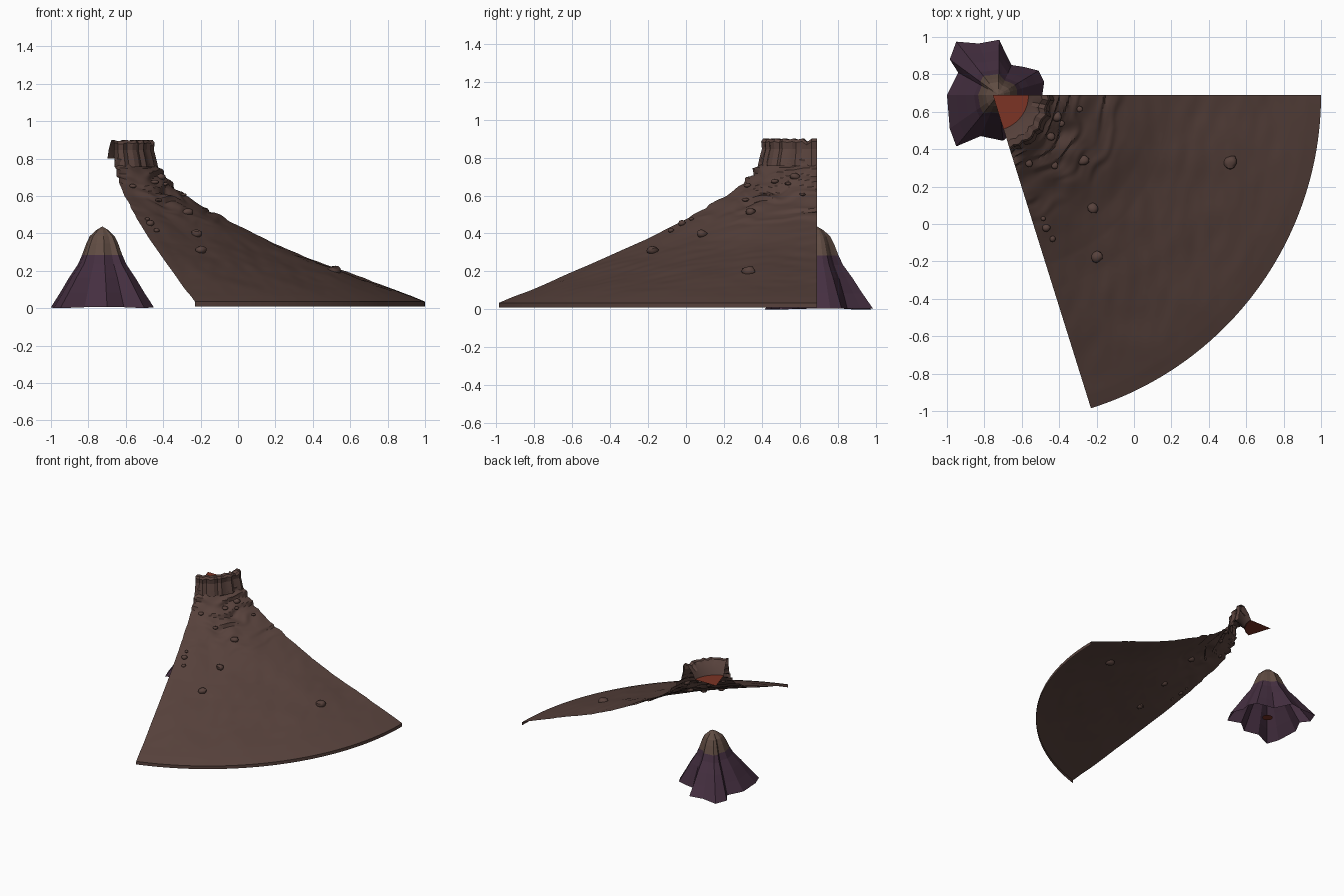
import bpy, bmesh, math, random
from mathutils import Vector, noise

random.seed(4)
cube = bpy.data.objects.get("Cube")
if cube:
    bpy.data.objects.remove(cube, do_unlink=True)

APEX = Vector((-0.755, 0.69, 0))
SWEEP = math.radians(-72.6)


def material(name, rgb):
    m = bpy.data.materials.new(name)
    m.use_nodes = True
    m.diffuse_color = (*rgb, 1)
    m.node_tree.nodes["Principled BSDF"].inputs["Base Color"].default_value = (*rgb, 1)
    return m


ROCK = material("brown rock", (0.096, 0.054, 0.045))
PURPLE = material("dark purple rock", (0.058, 0.028, 0.051))
TAN = material("tan rock", (0.118, 0.073, 0.056))
LAVA = material("dull lava red", (0.2, 0.034, 0.018))


def finish(name, bm, mats, smooth=None):
    mesh = bpy.data.meshes.new(name)
    bmesh.ops.recalc_face_normals(bm, faces=bm.faces)
    bm.to_mesh(mesh)
    bm.free()
    for m in mats:
        mesh.materials.append(m)
    if smooth:
        mesh.shade_smooth()
        mesh.set_sharp_from_angle(angle=math.radians(smooth))
    ob = bpy.data.objects.new(name, mesh)
    bpy.context.collection.objects.link(ob)


def loft(bm, rows, closed=False):
    """Join equal-length rows of points with quads."""
    grid = [[bm.verts.new(p) for p in row] for row in rows]
    n = len(grid[0])
    for low, high in zip(grid, grid[1:]):
        for i in range(n if closed else n - 1):
            j = (i + 1) % n
            bm.faces.new((low[i], low[j], high[j], high[i]))
    return grid


def polar(r, a, z):
    return APEX + Vector((r * math.cos(a), r * math.sin(a), z))


def resample(points, step):
    out = [points[0]]
    for p, q in zip(points, points[1:]):
        n = max(1, round(math.dist(p, q) / step))
        out += [(p[0] + (q[0] - p[0]) * k / n, p[1] + (q[1] - p[1]) * k / n)
                for k in range(1, n + 1)]
    return out


# Slope profile: radius from the crater axis, height
SLOPE = [(0.30, 0.81), (0.325, 0.755), (0.365, 0.70), (0.42, 0.645), (0.5, 0.588),
         (0.585, 0.535), (0.7, 0.472), (0.95, 0.347), (1.09, 0.288), (1.4, 0.17),
         (1.68, 0.066), (1.755, 0.035)]


def sag(r, a):
    """The middle of the wedge hangs below its two cut edges; the far edge is raised."""
    t = a / SWEEP
    along = max(0, 1 - abs(r - 0.85) / 0.75)
    return along * (0.022 * max(0, t - 0.75) * 4 - 0.03 * math.sin(math.pi * t))


def height(r, a):
    for (r0, z0), (r1, z1) in zip(SLOPE, SLOPE[1:]):
        if r <= r1:
            break
    return z0 + (z1 - z0) * (r - r0) / (r1 - r0) + sag(r, a)


def rough(r, a, z):
    """Layered ledges near the crater, faint waves farther down."""
    p = polar(r, a, z)
    top = max(0, min(1, (0.75 - r) / 0.3)) * min(1, (r - 0.29) / 0.05)
    fade = max(0, min(1, (1.72 - r) / 0.3))
    phase = z * 105 + 4 * noise.noise(p * 6)
    ledge = math.sin(phase) + 0.35 * math.sin(2 * phase)
    patch = max(0, min(1, noise.noise(p * 4.5 + Vector((3, 1, 8))) * 1.5 + 0.45))
    dz = sag(r, a) + top * (0.011 * ledge * patch + 0.02 * noise.noise(p * 9))
    dz += fade * (0.009 * noise.noise(p * 4) + 0.004 * noise.noise(Vector((p.x * 14, p.y * 7, 0))))
    return polar(r + top * 0.01 * ledge * patch, a, z + dz)


# Mountain slope: an open wedge-shaped shell with a low outer edge
bm = bmesh.new()
STEPS = 130
angles = [SWEEP * i / STEPS for i in range(STEPS + 1)]
rows = [[rough(r, a, z) for a in angles] for r, z in resample(SLOPE, 0.012)]
rows.append([polar(1.755, a, 0.01) for a in angles])
loft(bm, rows)
finish("volcano_slope", bm, [ROCK], 35)

# Crater rim: one solid faceted collar with a lumpy top and outside
RIM = [(0.19, 0.80), (0.215, 0.85), (0.245, 0.885), (0.262, 0.9), (0.295, 0.9),
       (0.306, 0.885), (0.302, 0.845), (0.312, 0.81), (0.325, 0.755)]
COLUMNS = 14
bm = bmesh.new()
rows = []
for i in range(COLUMNS + 1):
    drop = random.choice((0, 0, 0.006, 0.018)) if 0 < i < COLUMNS else 0
    bulge = random.uniform(-0.01, 0.01)
    rows.append([polar(r + (bulge if r > 0.25 else 0), SWEEP * i / COLUMNS,
                       z - (drop if z > 0.88 else 0)) for r, z in RIM])
loft(bm, rows)
finish("crater_rim", bm, [ROCK], 20)

# Lava pool: a flat wedge inside the rim
bm = bmesh.new()
arc = [bm.verts.new(polar(0.195, SWEEP * i / 12, 0.802)) for i in range(13)]
bm.faces.new([bm.verts.new(polar(0, 0, 0.802))] + arc)
finish("lava_pool", bm, [LAVA])


# Boulders resting on the slope
def boulder(name, x, y, size, flat=0.75):
    r, a = math.hypot(x - APEX.x, y - APEX.y), math.atan2(y - APEX.y, x - APEX.x)
    b = bmesh.new()
    bmesh.ops.create_icosphere(b, subdivisions=2, radius=size)
    for v in b.verts:
        v.co *= 1 + 0.3 * noise.noise(v.co * 30 + Vector((x, y, 0)) * 9)
        v.co.z *= flat
        v.co += Vector((x, y, height(r, a) + size * 0.2))
    finish(name, b, [ROCK], 40)


for n, (x, y, s) in enumerate([(0.515, 0.33, 0.037), (-0.22, 0.085, 0.028), (-0.2, -0.175, 0.031),
                               (-0.27, 0.34, 0.028), (-0.41, 0.575, 0.025), (-0.47, -0.02, 0.022),
                               (-0.435, -0.08, 0.016), (-0.485, 0.03, 0.014)]):
    boulder(f"boulder_{n + 1}", x, y, s)

# Ledge stones: a few flat slabs on the steep upper slope
for n in range(5):
    p = polar(random.uniform(0.37, 0.52), SWEEP * (n + 0.7) / 5.5, 0)
    boulder(f"ledge_stone_{n + 1}", p.x, p.y, random.uniform(0.014, 0.022), 0.5)

# Small mountain: lobed footprint drawn in towards a round peak
FOOT = [(-0.49, 0.69), (-0.48, 0.76), (-0.51, 0.82), (-0.59, 0.84), (-0.655, 0.85),
        (-0.69, 0.92), (-0.72, 0.985), (-0.83, 0.965), (-0.95, 0.975), (-0.985, 0.88),
        (-0.94, 0.81), (-1.0, 0.69), (-0.985, 0.51), (-0.95, 0.415), (-0.82, 0.47),
        (-0.70, 0.445), (-0.61, 0.52), (-0.5, 0.49), (-0.45, 0.59)]
PEAK = Vector((-0.725, 0.69, 0))
LEVELS = [(1, 0.005), (0.82, 0.085), (0.65, 0.165), (0.48, 0.235), (0.4, 0.285),
          (0.32, 0.345), (0.25, 0.385), (0.12, 0.418)]
bm = bmesh.new()
rows = []
for s, z in LEVELS:
    row = []
    for x, y in FOOT:
        d = Vector((x, y, 0)) - PEAK
        lobed = 0.35 + 0.65 * s
        reach = d.length * lobed + 0.265 * (1 - lobed)
        dip = 0.005 if z < 0.01 and d.length > 0.3 else 0
        row.append(PEAK + d.normalized() * reach * s + Vector((0, 0, z - dip)))
    rows.append(row)
grid = loft(bm, rows, closed=True)
tip = bm.verts.new(PEAK + Vector((0, 0, 0.437)))
for i, v in enumerate(grid[-1]):
    bm.faces.new((v, grid[-1][(i + 1) % len(FOOT)], tip))
for f in bm.faces:
    f.material_index = int(f.calc_center_median().z > 0.285)
finish("small_mountain", bm, [PURPLE, TAN])

# Small lava disc under the mountain
bm = bmesh.new()
bmesh.ops.create_circle(bm, cap_ends=True, segments=12, radius=0.04)
bmesh.ops.translate(bm, verts=bm.verts, vec=PEAK + Vector((0, 0, 0.02)))
finish("lava_disc", bm, [LAVA])
